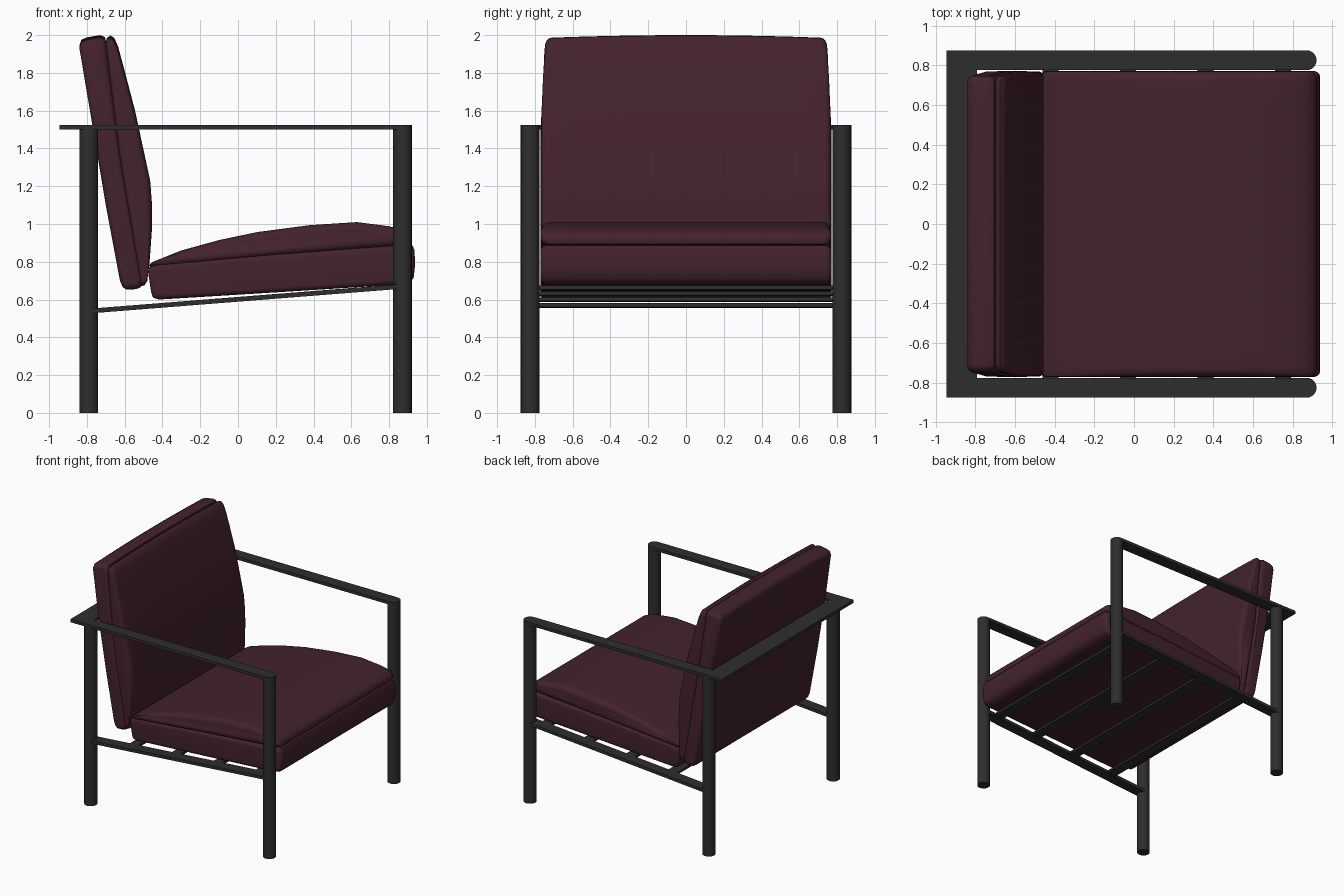
import bpy, bmesh, math
from mathutils import Vector

if "Cube" in bpy.data.objects:
    bpy.data.objects.remove(bpy.data.objects["Cube"])


def material(name, rgb):
    m = bpy.data.materials.new(name)
    m.use_nodes = True
    m.diffuse_color = (*rgb, 1)
    bsdf = next(n for n in m.node_tree.nodes if n.type == 'BSDF_PRINCIPLED')
    bsdf.inputs["Base Color"].default_value = (*rgb, 1)
    bsdf.inputs["Roughness"].default_value = 0.7
    return m


maroon = material("maroon fabric", (0.056, 0.016, 0.027))
black = material("black metal", (0.027, 0.027, 0.027))


def finish(name, bm, mat, angle=40):
    bmesh.ops.recalc_face_normals(bm, faces=bm.faces)
    mesh = bpy.data.meshes.new(name)
    bm.to_mesh(mesh)
    bm.free()
    mesh.materials.append(mat)
    obj = bpy.data.objects.new(name, mesh)
    bpy.context.collection.objects.link(obj)
    bpy.ops.object.select_all(action='DESELECT')
    obj.select_set(True)
    bpy.context.view_layer.objects.active = obj
    bpy.ops.object.shade_smooth_by_angle(angle=math.radians(angle))
    return obj


def prism(name, outline, z0, z1):
    """Plan outline extruded upwards."""
    bm = bmesh.new()
    face = bm.faces.new([bm.verts.new((x, y, z0)) for x, y in outline])
    top = bmesh.ops.extrude_face_region(bm, geom=[face])["geom"]
    for v in top:
        if isinstance(v, bmesh.types.BMVert):
            v.co.z = z1
    return finish(name, bm, black)


def bar(name, start, end, width, thick, along_y=False):
    """Flat bar between two points."""
    a, b = Vector(start), Vector(end)
    d = (b - a).normalized()
    side = Vector((1, 0, SLOPE)).normalized() if along_y else Vector((0, 1, 0))
    up = d.cross(side)
    bm = bmesh.new()
    rings = [[bm.verts.new(p + side * s * width / 2 + up * t * thick / 2)
              for s, t in ((-1, -1), (1, -1), (1, 1), (-1, 1))] for p in (a, b)]
    bridge(bm, rings)
    return finish(name, bm, black)


def bridge(bm, rings):
    """Skin a row of rings and cap both ends."""
    n = len(rings[0])
    for r, q in zip(rings, rings[1:]):
        for i in range(n):
            bm.faces.new((r[i], r[(i + 1) % n], q[(i + 1) % n], q[i]))
    bm.faces.new(rings[0])
    bm.faces.new(rings[-1])


def cushion(name, outline, long_axis, half, radius, shape=lambda p: p):
    """Side outline (x, z) lofted across y, with rounded ends."""
    a = Vector(long_axis).normalized()
    b = Vector((-a.y, a.x))
    pts = [Vector(p) for p in outline]
    c = sum(pts, Vector((0, 0))) / len(pts)
    la = max(abs((p - c).dot(a)) for p in pts)
    lb = max(abs((p - c).dot(b)) for p in pts)
    stations = []
    for k in range(7):
        t = k / 6 * math.pi / 2
        stations.append((half - radius * (1 - math.cos(t)), radius * (1 - math.sin(t))))
    stations += [(half * k / 8 * 0.9, 0) for k in range(7, 0, -1)]
    stations = [(-y, d) for y, d in stations] + [(0, 0)] + stations[::-1]
    bm = bmesh.new()
    rings = []
    for y, d in stations:
        ring = []
        for p in pts:
            q = c + a * (p - c).dot(a) * (1 - d / la) + b * (p - c).dot(b) * (1 - d / lb)
            ring.append(bm.verts.new(shape(Vector((q.x, y, q.y)))))
        rings.append(ring)
    bridge(bm, rings)
    return finish(name, bm, maroon, 50)


# Frame: round legs
BACK, FRONT, SIDE, R = -0.79, 0.87, 0.825, 0.05
SLOPE = 0.079
for sx, xname in ((BACK, "back"), (FRONT, "front")):
    for s, yname in ((-1, "near"), (1, "far")):
        circle = [(sx + R * math.cos(i * math.pi / 12), s * SIDE + R * math.sin(i * math.pi / 12))
                  for i in range(24)]
        prism(f"{xname}_leg_{yname}", circle, 0, 1.505)

# Frame: flat U-shaped arm rail with rounded front ends
arc = [(FRONT + R * math.sin(i * math.pi / 10), SIDE + R * math.cos(i * math.pi / 10))
       for i in range(11)]
half_rail = [(-0.945, SIDE + R)] + arc + [(BACK, SIDE - R)]
prism("arm_rail", half_rail + [(x, -y) for x, y in half_rail[::-1]], 1.5, 1.525)


# Frame: sloping side rails and cross slats
def rail_z(x):
    return 0.542 + SLOPE * (x + 0.75)


for s, yname in ((-1, "near"), (1, "far")):
    bar(f"seat_rail_{yname}", (BACK, s * SIDE, rail_z(BACK)), (FRONT, s * SIDE, rail_z(FRONT)), 0.09, 0.025)
for i in range(4):
    x = -0.42 + 0.39 * i
    bar(f"seat_slat_{i + 1}", (x, -SIDE, rail_z(x)), (x, SIDE, rail_z(x)), 0.08, 0.02, True)

# Seat: boxed base and domed top
cushion("seat_base", [
    (-0.46, 0.64), (-0.45, 0.61), (-0.42, 0.6), (0.2, 0.638), (0.86, 0.68), (0.91, 0.69),
    (0.93, 0.715), (0.937, 0.78), (0.935, 0.86), (0.925, 0.885), (0.89, 0.89),
    (0.2, 0.842), (-0.44, 0.785), (-0.47, 0.77), (-0.475, 0.74)], (1, 0.07), 0.77, 0.03)
cushion("seat_top", [
    (-0.475, 0.78), (-0.46, 0.77), (0.2, 0.83), (0.88, 0.885), (0.915, 0.895), (0.922, 0.92),
    (0.905, 0.95), (0.86, 0.972), (0.8, 0.988), (0.63, 1.01), (0.38, 0.994), (0.1, 0.957),
    (-0.1, 0.915), (-0.3, 0.86), (-0.45, 0.8)], (1, 0.1), 0.768, 0.045)


# Backrest: boxed rear and domed front, narrowing and crowned at the top
def crown(p):
    k = max(0, (p.z - 1.4) / 0.6)
    return Vector((p.x, p.y * (1 - 0.035 * k * k), p.z - 0.025 * k * p.y * p.y))


cushion("backrest_rear", [
    (-0.84, 1.945), (-0.83, 1.975), (-0.8, 1.988), (-0.73, 2.0), (-0.705, 1.99), (-0.695, 1.95),
    (-0.62, 1.35), (-0.505, 0.7), (-0.515, 0.665), (-0.54, 0.655), (-0.59, 0.652),
    (-0.61, 0.665), (-0.625, 0.7), (-0.7, 1.1), (-0.77, 1.52)], (-0.16, 1), 0.77, 0.035, crown)
cushion("backrest_front", [
    (-0.7, 1.96), (-0.695, 1.985), (-0.675, 1.998), (-0.655, 1.985), (-0.635, 1.94),
    (-0.6, 1.81), (-0.545, 1.6), (-0.465, 1.23), (-0.455, 1.1), (-0.455, 0.98), (-0.468, 0.8),
    (-0.48, 0.7), (-0.495, 0.675), (-0.515, 0.67), (-0.525, 0.7), (-0.63, 1.35)],
    (-0.16, 1), 0.768, 0.035, crown)
